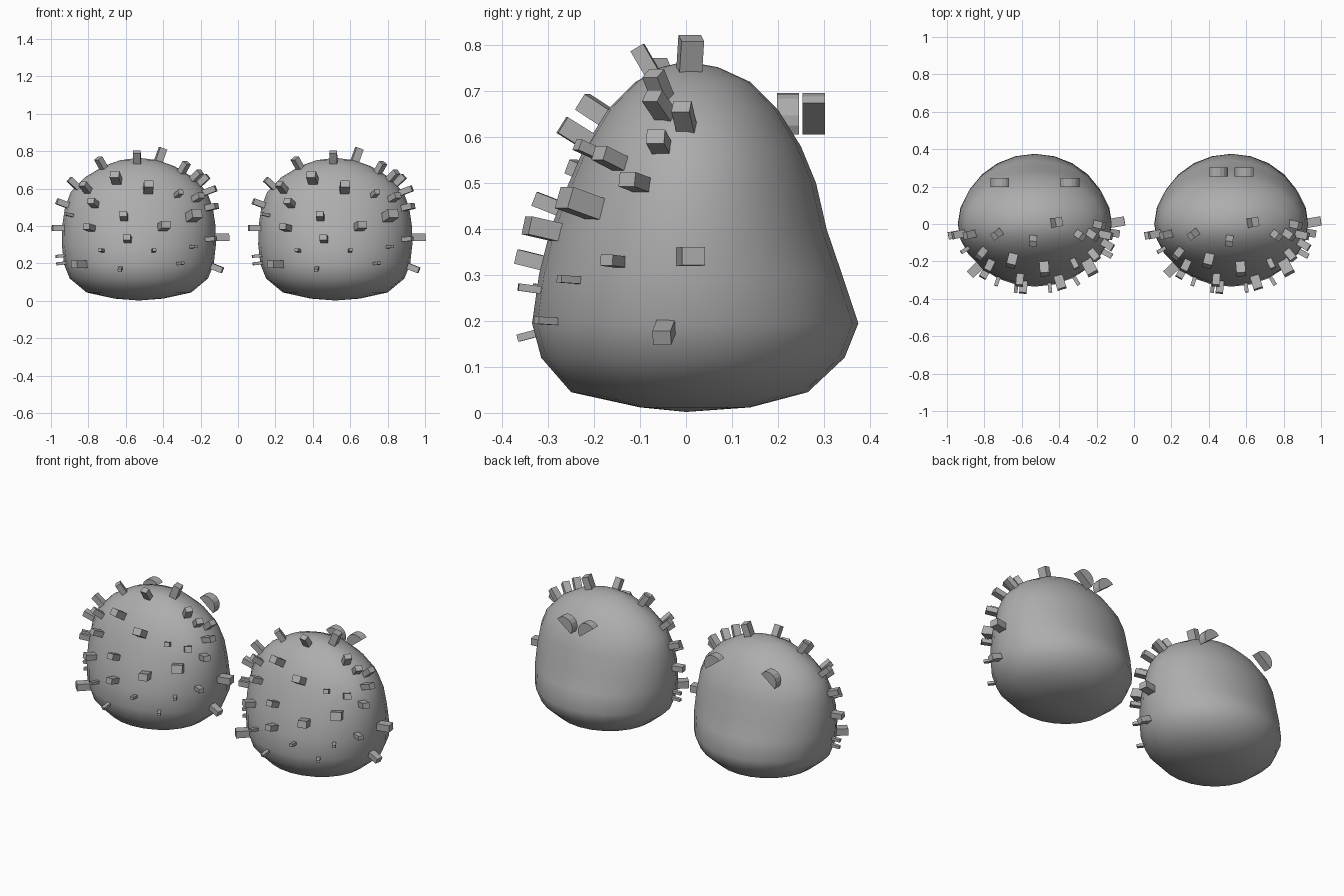
import bpy, bmesh, math
from mathutils import Vector, Matrix
from mathutils.bvhtree import BVHTree

cube = bpy.data.objects.get("Cube")
if cube:
    bpy.data.objects.remove(cube, do_unlink=True)

# One plain grey for everything
grey = bpy.data.materials.new("plain_grey")
grey.use_nodes = True
colour = (0.42, 0.42, 0.42, 1)
grey.diffuse_color = colour
grey.node_tree.nodes["Principled BSDF"].inputs["Base Color"].default_value = colour


def make_mesh(name, bm, smooth=False):
    bmesh.ops.recalc_face_normals(bm, faces=bm.faces[:])
    for face in bm.faces:
        face.smooth = smooth
    mesh = bpy.data.meshes.new(name)
    bm.to_mesh(mesh)
    mesh.materials.append(grey)
    return mesh


def place(name, mesh, location):
    obj = bpy.data.objects.new(name, mesh)
    obj.location = location
    bpy.context.collection.objects.link(obj)
    return obj


# Rounded body: height, half width, front depth, back depth of each ring
RINGS = [
    (0.012, 0.13, 0.10, 0.14), (0.045, 0.28, 0.25, 0.265),
    (0.12, 0.37, 0.315, 0.345), (0.195, 0.40, 0.335, 0.375),
    (0.30, 0.412, 0.32, 0.34), (0.40, 0.41, 0.295, 0.306),
    (0.50, 0.395, 0.255, 0.283), (0.58, 0.365, 0.22, 0.25),
    (0.66, 0.29, 0.17, 0.20), (0.72, 0.19, 0.11, 0.14),
    (0.752, 0.10, 0.055, 0.07),
]
SIDES = 24


def build_body():
    bm = bmesh.new()
    rings = []
    for z, half_width, front, back in RINGS:
        ring = []
        for i in range(SIDES):
            angle = math.tau * i / SIDES
            c, s = math.cos(angle), math.sin(angle)
            ring.append(bm.verts.new((half_width * c, (back if s > 0 else front) * s, z)))
        rings.append(ring)
    bottom = bm.verts.new((0, 0, 0.002))
    top = bm.verts.new((0, 0, 0.765))
    for i in range(SIDES):
        j = (i + 1) % SIDES
        for low, high in zip(rings, rings[1:]):
            bm.faces.new((low[i], low[j], high[j], high[i]))
        bm.faces.new((bottom, rings[0][j], rings[0][i]))
        bm.faces.new((top, rings[-1][i], rings[-1][j]))
    mesh = make_mesh("body", bm, smooth=True)
    bm.normal_update()
    return mesh, BVHTree.FromBMesh(bm)


# Spikes on the front: sideways offset, height, thickness (hundredths)
SPIKES = [
    (-21, 75, 4), (-1, 76, 4), (-28, 60, 4), (-35, 63, 4), (-12, 65, 5),
    (5, 60, 5), (-43, 53, 4), (-24, 52, 4), (-37, 46, 2), (-8, 45, 4),
    (-44, 39, 4), (-26, 39, 4), (-6, 33, 4), (13, 40, 5), (29, 45, 6),
    (38, 50, 4), (21, 57, 3), (31, 55, 4), (24, 71, 4), (31, 67, 4),
    (38, 59, 4), (38, 33, 3), (29, 29, 2), (8, 27, 2), (22, 20, 2),
    (-20, 27, 2), (-10, 17, 2), (-31, 19, 5), (-42, 24, 2), (-42, 20, 2),
]
# Side and top spikes that also need a depth
SIDE_SPIKES = [
    (44, 1, 34, 5), (43, -5, 17, 4), (34, 0, 64, 4), (12, 1, 79, 5),
]


def add_spike(bm, base, normal, size):
    length = 0.035 + size * 0.7
    turn = normal.to_track_quat("Z", "Y").to_matrix().to_4x4()
    scale = Matrix.Diagonal((size, size * 0.8, length + 0.02, 1))
    centre = base + normal * (length / 2 - 0.01)
    bmesh.ops.create_cube(bm, size=1, matrix=Matrix.Translation(centre) @ turn @ scale)


def build_spikes(surface):
    bm = bmesh.new()
    for x, z, size in SPIKES:
        aim = Vector((x / 100, -2, z / 100))
        base, normal = surface.ray_cast(aim, Vector((0, 1, 0)))[:2]
        if base:
            # Step back so the middle of the spike sits over the aim point
            inner = aim - normal * 0.02
            again = surface.ray_cast(inner, Vector((0, 1, 0)))
            if again[0]:
                base, normal = again[:2]
        else:
            base, normal = surface.find_nearest(Vector((aim.x, -0.06, aim.z)))[:2]
        add_spike(bm, base, normal, size / 100)
    for x, y, z, size in SIDE_SPIKES:
        base, normal = surface.find_nearest(Vector((x, y, z)) / 100)[:2]
        add_spike(bm, base, normal, size / 100)
    return make_mesh("spikes", bm)


# Half-disc eyelid, flat side down, thick along y
def build_eyelid(tilt):
    bm = bmesh.new()
    radius, steps = 0.056, 8
    outline = []
    for i in range(steps + 1):
        angle = math.pi * i / steps + tilt
        outline.append(bm.verts.new((radius * math.cos(angle), -0.024, radius * math.sin(angle))))
    face = bm.faces.new(outline)
    moved = bmesh.ops.extrude_face_region(bm, geom=[face])["geom"]
    bmesh.ops.translate(bm, vec=(0, 0.048, 0),
                        verts=[v for v in moved if isinstance(v, bmesh.types.BMVert)])
    if not face.is_valid or len(bm.faces) == steps + 2:
        bm.faces.new(outline)
    return make_mesh("eyelid", bm)


body_mesh, surface = build_body()
spike_mesh = build_spikes(surface)
lean = math.radians(38)
lids = {1: build_eyelid(lean), -1: build_eyelid(-lean)}

# Two matching bodies; the lids droop outward on one and inward on the other
for side, x, gap, depth, slope in (
    ("right", -0.53, 0.188, 0.222, -1),
    ("left", 0.52, 0.068, 0.278, 1),
):
    place(side + "_body", body_mesh, (x, 0, 0))
    place(side + "_spikes", spike_mesh, (x, 0, 0))
    for half, word in ((1, "left"), (-1, "right")):
        # The arc centre is shifted so the tilted lid stays centred on its spot
        shift = 0.006 * half * slope
        place(f"{side}_body_{word}_eyelid", lids[half * slope],
              (x + half * gap + shift, depth, 0.64))
